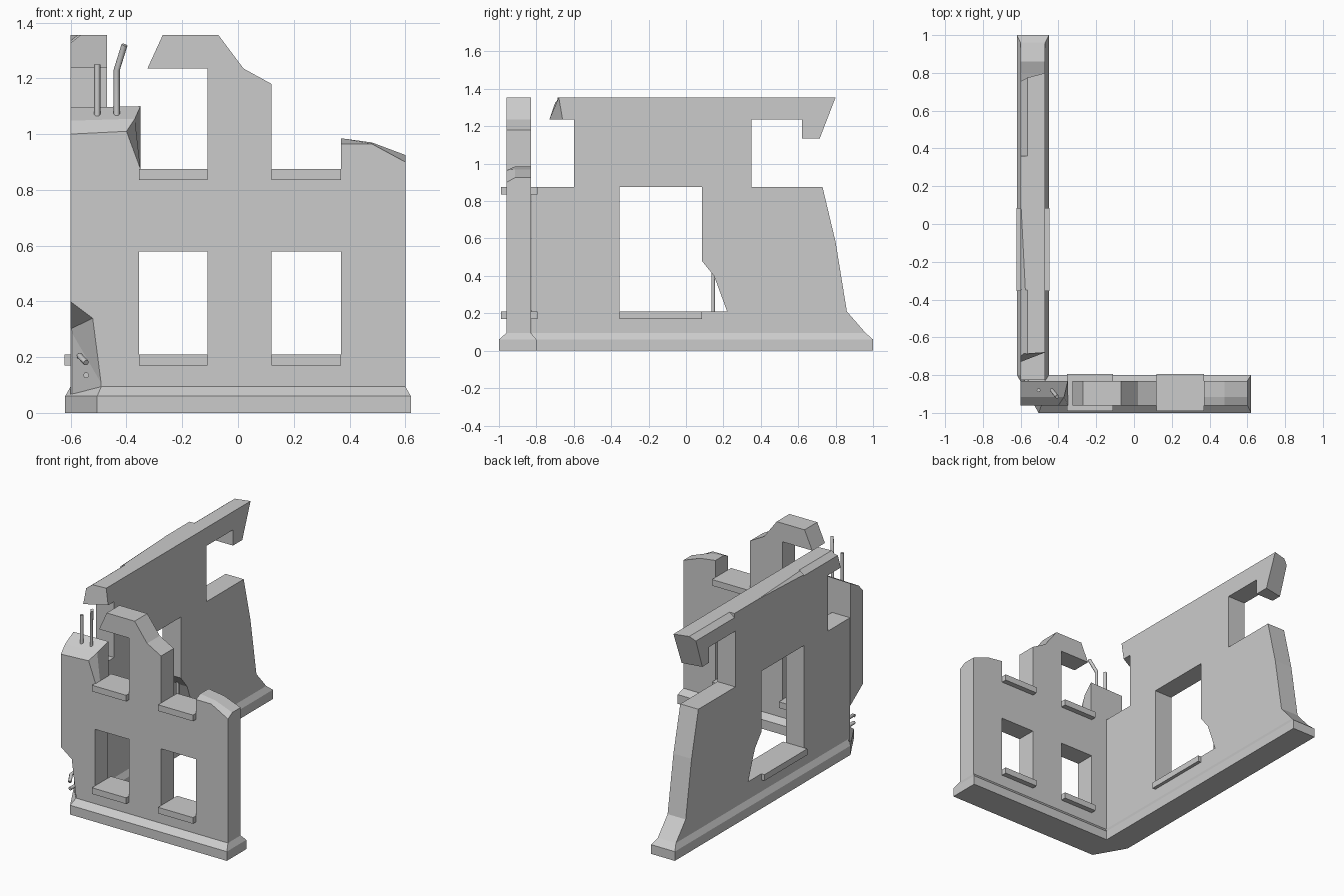
import bpy, bmesh
from mathutils import Vector

if "Cube" in bpy.data.objects:
    bpy.data.objects.remove(bpy.data.objects["Cube"])


def link(name, bm):
    bmesh.ops.recalc_face_normals(bm, faces=bm.faces)
    me = bpy.data.meshes.new(name)
    bm.to_mesh(me)
    bm.free()
    ob = bpy.data.objects.new(name, me)
    bpy.context.collection.objects.link(ob)
    return ob


def loft(name, rings):
    """Closed solid through rings that have equal point counts."""
    bm = bmesh.new()
    vs = [[bm.verts.new(p) for p in r] for r in rings]
    n = len(rings[0])
    for a, b in zip(vs, vs[1:]):
        for i in range(n):
            j = (i + 1) % n
            bm.faces.new((a[i], a[j], b[j], b[i]))
    bm.faces.new(vs[0])
    bm.faces.new(vs[-1])
    return link(name, bm)


def box(name, x0, x1, y0, y1, z0, z1):
    return loft(name, [[(x0, y0, z), (x1, y0, z), (x1, y1, z), (x0, y1, z)] for z in (z0, z1)])


def hull(name, pts):
    bm = bmesh.new()
    for p in pts:
        bm.verts.new(p)
    bmesh.ops.convex_hull(bm, input=bm.verts)
    return link(name, bm)


def cut(ob, cutter):
    m = ob.modifiers.new("cut", 'BOOLEAN')
    m.operation, m.solver, m.object = 'DIFFERENCE', 'EXACT', cutter
    bpy.context.view_layer.objects.active = ob
    bpy.ops.object.modifier_apply(modifier=m.name)
    bpy.data.objects.remove(cutter)


def rebar(name, pts, r=0.011):
    """Hexagonal steel bar along a path."""
    cu = bpy.data.curves.new(name, 'CURVE')
    cu.dimensions = '3D'
    cu.bevel_depth, cu.bevel_resolution, cu.use_fill_caps = r, 1, True
    s = cu.splines.new('POLY')
    s.points.add(len(pts) - 1)
    for p, co in zip(s.points, pts):
        p.co = (*co, 1)
    bpy.context.collection.objects.link(bpy.data.objects.new(name, cu))


# Plinth: L-shaped footing with a chamfered top and broken outer corner
foot = [(-.505, -1), (.62, -1), (.62, -.8), (-.45, -.8), (-.45, 1), (-.62, 1), (-.62, -.8)]
top = [(-.49, -.96), (.6, -.96), (.6, -.83), (-.47, -.83), (-.47, .96), (-.6, .96), (-.6, -.8)]
loft("plinth", [[(x, y, 0) for x, y in foot], [(x, y, .06) for x, y in foot],
                [(x, y, .095) for x, y in top]])

# Front wall: the outline differs front to back along the broken edges
outline = [(-.6, .01), (.6, .01), (.6, .9), (.48, .965), (.37, .965), (.37, .875), (.12, .875),
           (.12, 1.18), (.02, 1.235), (-.07, 1.355), (-.27, 1.355), (-.325, 1.235), (-.11, 1.235),
           (-.11, .875), (-.35, .875), (-.4, 1.01), (-.6, 1.0)]
back = list(outline)
back[2:5] = [(.6, .925), (.48, .97), (.37, .985)]
back[15:] = [(-.35, 1.1), (-.6, 1.095)]
mid = list(back)
mid[15:] = [(-.37, 1.055), (-.6, 1.048)]
front_wall = loft("front_wall", [[(x, y, z) for x, z in o] for o, y in
                                 ((outline, -.96), (mid, -.915), (back, -.83))])
for x0, x1 in ((-.355, -.11), (.12, .37)):
    cut(front_wall, box("window_cutter", x0, x1, -1.1, -.7, .21, .578))
    for z in (.21, .875):
        box("window_sill", x0, x1, -.99, -.795, z - .04, z)

# Broken lower corner of the front wall
cut(front_wall, hull("corner_cutter", [
    (-.505, -1, -.05), (-.487, -.965, .1), (-.52, -.962, .34), (-.6, -.962, .4),
    (-.603, -.82, .3), (-.603, -.82, -.05), (-.75, -1.05, -.05), (-.75, -1.05, .4),
    (-.52, -1.05, .34), (-.487, -1.05, .1)]))

# Side wall: inner and outer outlines differ at the broken beam ends
side = [(-.825, .01), (.96, .01), (.96, .095), (.86, .21), (.80, .58), (.73, .875), (.35, .875),
        (.35, 1.237), (.62, 1.237), (.62, 1.135), (.715, 1.135), (.80, 1.355), (-.68, 1.355),
        (-.66, 1.237), (-.6, 1.237), (-.6, .875), (-.825, .875)]
outer = list(side)
outer[10:14] = [(.69, 1.135), (.765, 1.355), (-.69, 1.355), (-.73, 1.237)]
side_wall = loft("side_wall", [[(x, y, z) for y, z in o] for o, x in ((outer, -.6), (side, -.47))])
door = [(-.355, .21), (.22, .21), (.15, .4), (.085, .48), (.085, .875), (-.355, .875)]
cut(side_wall, loft("door_cutter", [[(x, y, z) for y, z in door] for x in (-.8, -.3)]))

# Chipped outer top edge of the beam
for ya, yb, wa, wb in ((.36, .9, .035, .035), (-.9, -.35, .035, .035), (-.35, .1, .025, .002)):
    cut(side_wall, hull("chip_cutter", [
        (x, y, z) for y, w in ((ya, wa), (yb, wb))
        for x, z in ((-.6 + w, 1.3551), (-.6005, 1.355 - w * .8), (-.65, 1.355 - w * .8),
                     (-.65, 1.4), (-.6 + w, 1.4))]))

# Door sill
box("door_sill", -.622, -.448, -.355, .085, .17, .21)

# Exposed reinforcement bars
rebar("pillar_rebar", [(-.505, -.88, 1.0), (-.505, -.88, 1.25)])
rebar("pillar_bent_rebar", [(-.435, -.88, 1.0), (-.435, -.88, 1.23), (-.407, -.915, 1.32)])
rebar("corner_rebar", [(-.545, -.84, .135), (-.545, -.945, .135)])
rebar("corner_bent_rebar", [(-.57, -.82, .205), (-.568, -.9, .205), (-.545, -.945, .18)])
rebar("door_rebar", [(-.535, .145, .2), (-.535, .145, .45)])
